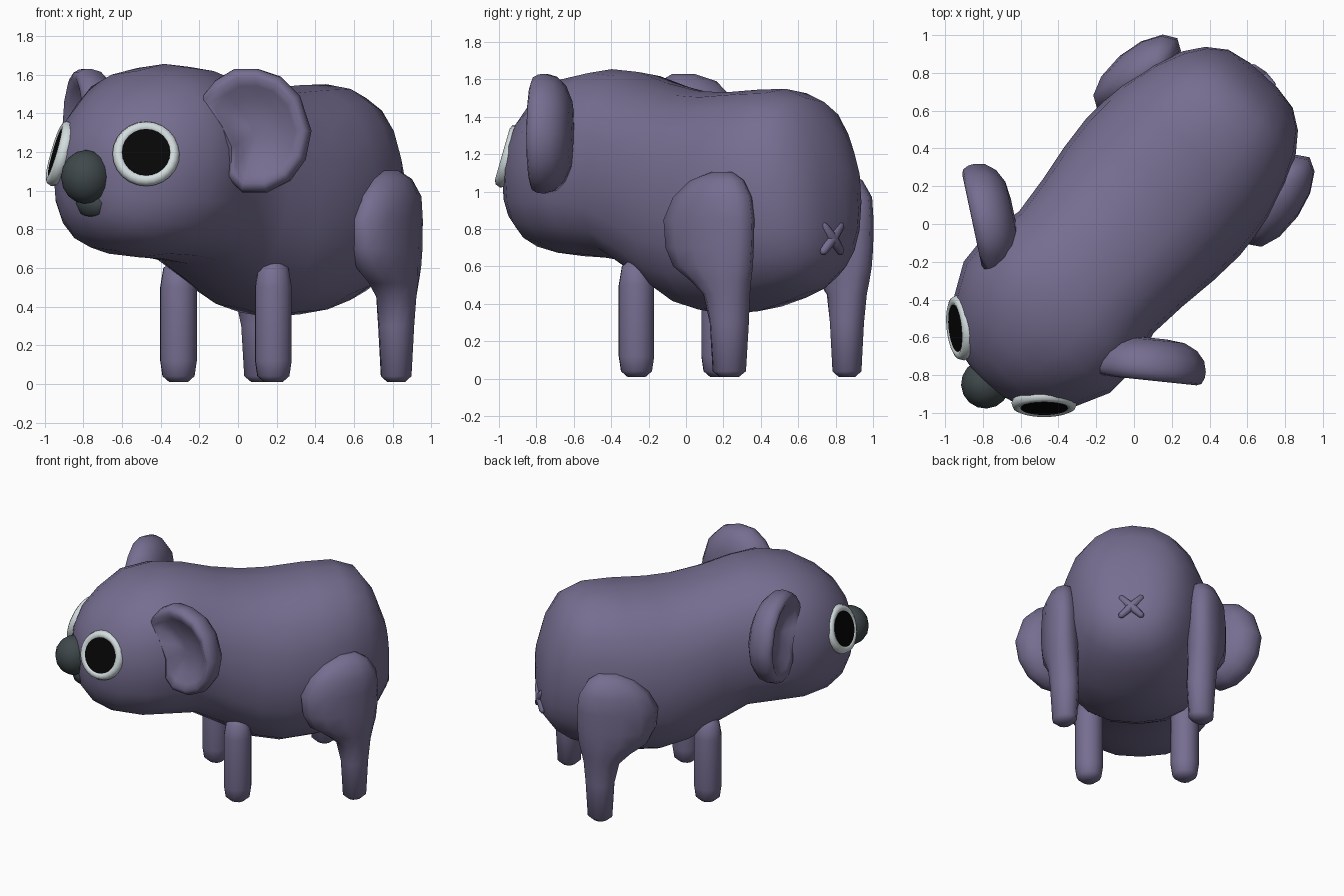
import bpy
import bmesh
from math import sin, cos, pi, radians, copysign
from mathutils import Matrix, Vector

if "Cube" in bpy.data.objects:
    bpy.data.objects.remove(bpy.data.objects["Cube"], do_unlink=True)

# The animal is built facing -y, then the whole figure is turned on the spot.
PLACE = Matrix.Translation((-0.013, 0.011, 0)) @ Matrix.Rotation(radians(-42), 4, "Z")


def material(name, color):
    mat = bpy.data.materials.new(name)
    mat.use_nodes = True
    mat.diffuse_color = (*color, 1)
    mat.node_tree.nodes["Principled BSDF"].inputs["Base Color"].default_value = (*color, 1)
    return mat


FUR = material("purple_grey_fur", (0.18, 0.155, 0.28))
WHITE = material("eye_white", (0.65, 0.72, 0.73))
BLACK = material("pupil_black", (0.002, 0.002, 0.002))
NOSE = material("nose_charcoal", (0.05, 0.065, 0.07))


def finish(name, bm, mat):
    """Turn a bmesh into a placed, smooth-shaded object."""
    bmesh.ops.recalc_face_normals(bm, faces=bm.faces)
    bm.transform(PLACE)
    mesh = bpy.data.meshes.new(name)
    bm.to_mesh(mesh)
    bm.free()
    mesh.materials.append(mat)
    obj = bpy.data.objects.new(name, mesh)
    bpy.context.collection.objects.link(obj)
    bpy.ops.object.select_all(action="DESELECT")
    obj.select_set(True)
    bpy.context.view_layer.objects.active = obj
    bpy.ops.object.shade_smooth_by_angle(angle=radians(65))
    return obj


def loft(name, rings, mat, closed=False, frame=Matrix()):
    """Skin a list of rings, capping the ends or joining them in a loop."""
    bm = bmesh.new()
    loops = [[bm.verts.new(frame @ Vector(p)) for p in ring] for ring in rings]
    pairs = list(zip(loops, loops[1:]))
    if closed:
        pairs.append((loops[-1], loops[0]))
    else:
        bm.faces.new(loops[0])
        bm.faces.new(loops[-1])
    count = len(loops[0])
    for a, b in pairs:
        for i in range(count):
            j = (i + 1) % count
            bm.faces.new((a[i], a[j], b[j], b[i]))
    return finish(name, bm, mat)


def circle(count):
    return [(cos(2 * pi * i / count), sin(2 * pi * i / count)) for i in range(count)]


def body_ring(y, width, top, low):
    """Round brow over a square jaw at the head, an even squarish barrel behind."""
    upper, lower = (1, .78) if y < -.8 else (.87, .78) if y < -.3 else (.87, .87)
    ring = []
    for c, s in circle(20):
        power = upper if s > 0 else lower
        x, z = (copysign(abs(v) ** power, v) for v in (c, s))
        ring.append((width * x, y, (top + low) / 2 + (top - low) / 2 * z))
    return ring


def ellipsoid(name, center, size, mat, segments=16):
    bm = bmesh.new()
    bmesh.ops.create_uvsphere(
        bm, u_segments=segments, v_segments=segments // 2, radius=1,
        matrix=Matrix.Translation(center) @ Matrix.Diagonal((*size, 1)))
    return finish(name, bm, mat)


# Head and trunk in one skin: position along y, half width, top, bottom
stations = [
    (-1.15, .08, 1.19, 1.0), (-1.12, .2, 1.3, .86), (-1.05, .32, 1.42, .76),
    (-.93, .43, 1.53, .69), (-.75, .52, 1.62, .655), (-.55, .53, 1.655, .645),
    (-.36, .48, 1.64, .62), (-.15, .5, 1.58, .5), (.06, .53, 1.54, .39),
    (.25, .545, 1.53, .345), (.5, .53, 1.545, .36), (.7, .475, 1.55, .41),
    (.85, .405, 1.5, .46), (.95, .33, 1.36, .53), (1.02, .23, 1.16, .63),
    (1.045, .1, .98, .76)]
loft("body", [body_ring(*station) for station in stations], FUR)

# Legs: height, then centre and half size across x and along y
front_leg = [(z, .33, r, -.074, r) for z, r in
             ((.01, .05), (.04, .085), (.12, .097), (.5, .097), (.6, .08), (.64, .03))]
hind_leg = [
    (.01, .47, .05, .72, .05), (.04, .47, .085, .72, .085), (.3, .47, .1, .72, .1),
    (.45, .48, .105, .71, .125), (.52, .49, .115, .68, .17), (.6, .5, .125, .63, .24),
    (.7, .505, .13, .61, .27), (.85, .505, .13, .605, .28), (.97, .505, .12, .63, .24),
    (1.06, .49, .09, .65, .16), (1.105, .47, .04, .67, .06)]

# Ear outline seen face on: outward, up
ear_outline = [
    (-.3, .16), (-.22, .26), (-.12, .32), (0, .32), (.12, .28), (.22, .18), (.28, 0),
    (.25, -.15), (.17, -.26), (.05, -.32), (-.08, -.32), (-.15, -.25), (-.15, -.1), (-.21, .03)]
# Ear shell from its rounded back, over the thick rim into a shallow bowl: scale, depth
ear_shell = [(.2, -.12), (.55, -.11), (.8, -.075), (.95, -.025), (1, .03), (.99, .065),
             (.94, .095), (.85, .105), (.72, .085), (.5, .045), (.2, .025)]

for side, label in ((1, "left"), (-1, "right")):
    mirror = Matrix.Diagonal((side, 1, 1, 1))

    # The hind thighs splay a little outward toward the front.
    for name, rows, splay in (("front_leg", front_leg, 0), ("hind_leg", hind_leg, .12)):
        loft(f"{label}_{name}",
             [[(x + rx * c - splay * ry * s, y + ry * s, z) for c, s in circle(12)]
              for z, x, rx, y, ry in rows], FUR, frame=mirror)

    # In the ear and eye frames, x runs outward and -y faces the viewer.
    ear_frame = mirror @ Matrix.Translation((.58, -.468, 1.31)) @ Matrix.Rotation(radians(36), 4, "Z")
    loft(f"{label}_ear", [[(u * k, -depth, v * k) for u, v in ear_outline]
                          for k, depth in ear_shell], FUR, frame=ear_frame)

    # Eye: rounded white rim around a flat black disc
    eye_frame = (mirror @ Matrix.Translation((.298, -1.022, 1.19))
                 @ Matrix.Rotation(radians(42), 4, "Z") @ Matrix.Rotation(radians(-16), 4, "X"))
    rim = [[((.143 + .031 * a) * c, -.036 * b, (.143 + .031 * a) * s) for c, s in circle(24)]
           for a, b in circle(8)]
    loft(f"{label}_eye_rim", rim, WHITE, closed=True, frame=eye_frame)
    disc = [[(.125 * c, y, .125 * s) for c, s in circle(24)] for y in (.03, -.03)]
    loft(f"{label}_pupil", disc, BLACK, frame=eye_frame)

# Nose and the small mouth under it
ellipsoid("nose", (0, -1.155, 1.07), (.13, .13, .14), NOSE)
ellipsoid("mouth", (0, -1.1, .935), (.11, .07, .08), NOSE, segments=8)

# Crossed mark under the rump, made of two rounded bars
for tilt, label in ((45, "first"), (-45, "second")):
    bar_frame = Matrix.Translation((0, 1.035, .75)) @ Matrix.Rotation(radians(tilt), 4, "Y")
    bar = [[(x, r * c, r * s) for c, s in circle(8)]
           for x, r in ((-.115, .008), (-.1, .022), (0, .032), (.1, .022), (.115, .008))]
    loft(f"{label}_tail_cross_bar", bar, FUR, frame=bar_frame)
